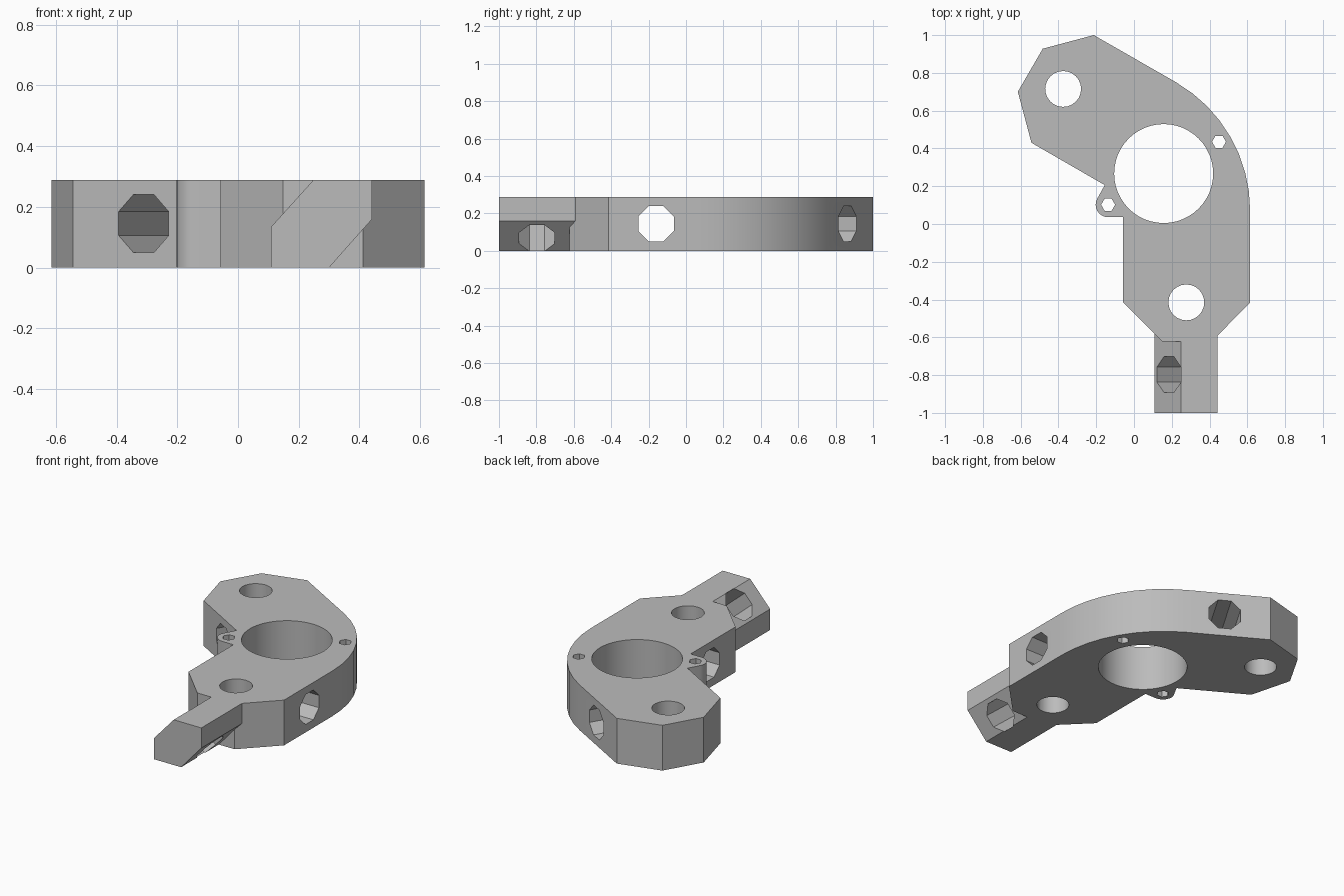
import bpy, bmesh
from math import cos, sin, pi, radians
from mathutils import Vector

if "Cube" in bpy.data.objects:
    bpy.data.objects.remove(bpy.data.objects["Cube"], do_unlink=True)

HEIGHT = 0.288

# Plain grey material
grey = bpy.data.materials.new("plain grey")
grey.use_nodes = True
colour = (0.5, 0.5, 0.5, 1)
grey.diffuse_color = colour
grey.node_tree.nodes["Principled BSDF"].inputs["Base Color"].default_value = colour


def arc(cx, cy, r, start, end, steps):
    angles = [radians(start + (end - start) * i / steps) for i in range(steps + 1)]
    return [(cx + r * cos(a), cy + r * sin(a)) for a in angles]


def prism(name, points, offset):
    """Extrude a closed 3D profile along an offset."""
    bm = bmesh.new()
    face = bm.faces.new([bm.verts.new(p) for p in points])
    grown = bmesh.ops.extrude_face_region(bm, geom=[face])["geom"]
    bmesh.ops.translate(bm, vec=offset,
                        verts=[v for v in grown if isinstance(v, bmesh.types.BMVert)])
    bmesh.ops.recalc_face_normals(bm, faces=bm.faces)
    mesh = bpy.data.meshes.new(name)
    bm.to_mesh(mesh)
    bm.free()
    mesh.materials.append(grey)
    obj = bpy.data.objects.new(name, mesh)
    bpy.context.collection.objects.link(obj)
    return obj


def combine(target, tool, operation):
    """Boolean the tool into the target, then discard the tool."""
    tool.hide_render = True
    mod = target.modifiers.new("combine", "BOOLEAN")
    mod.operation = operation
    mod.solver = "EXACT"
    mod.object = tool
    bpy.context.view_layer.objects.active = target
    bpy.ops.object.modifier_apply(modifier=mod.name)
    bpy.data.objects.remove(tool, do_unlink=True)


def bore(target, start, end, r, sides):
    """Cut a hole whose axis runs from start to end, with flats facing the sides."""
    a, b = Vector(start), Vector(end)
    axis = (b - a).normalized()
    ref = Vector((0, 1, 0)) if abs(axis.y) < 0.1 else Vector((0, 0, 1))
    side = axis.cross(ref).normalized()
    turn = pi / sides if sides == 8 else 0
    ring = [a + side * r * cos(turn + 2 * pi * i / sides)
            + ref * r * sin(turn + 2 * pi * i / sides) for i in range(sides)]
    combine(target, prism("hole_cutter", ring, b - a), "DIFFERENCE")


# Bent plate with a rounded outer corner and a small ear on the inner corner
outline = [(-0.213, 1.0), (-0.483, 0.928), (-0.615, 0.70), (-0.543, 0.43), (-0.155, 0.206)]
outline += arc(-0.137, 0.102, 0.066, 150, 270, 8)
outline += [(-0.058, 0.036), (-0.058, -0.415), (0.149, -0.622), (0.412, -0.622), (0.615, -0.415)]
outline += arc(-0.171, 0.07, 0.786, 0, 60, 8)
body = prism("bracket_body", [(x, y, 0) for x, y in outline], (0, 0, HEIGHT))

# Arm with two opposite corners chamfered
section = [(0.108, 0), (0.108, 0.133), (0.248, HEIGHT), (0.442, HEIGHT), (0.442, 0.16), (0.30, 0)]
arm = prism("arm", [(x, -1, z) for x, z in section], (0, 0.43, 0))
combine(body, arm, "UNION")

# Vertical holes
for x, y, r, sides in ((0.157, 0.267, 0.262, 48), (-0.375, 0.715, 0.095, 24),
                       (0.277, -0.415, 0.095, 24), (0.45, 0.435, 0.037, 6),
                       (-0.137, 0.102, 0.037, 6)):
    bore(body, (x, y, -0.1), (x, y, HEIGHT + 0.1), r, sides)

# Octagonal cross holes: lower leg, upper leg and arm
OCT = 0.095 / cos(pi / 8)
bore(body, (-0.16, -0.16, 0.145), (0.8, -0.16, 0.145), OCT, 8)
bore(body, (-0.36, 0.213, 0.145), (0.09, 0.972, 0.145), OCT, 8)
bore(body, (0.08, -0.797, 0.308), (0.465, -0.797, -0.022), OCT, 8)

# Smooth the round walls, keep every real edge crisp
bpy.ops.object.select_all(action="DESELECT")
body.select_set(True)
bpy.context.view_layer.objects.active = body
bpy.ops.object.shade_smooth_by_angle(angle=radians(30))
